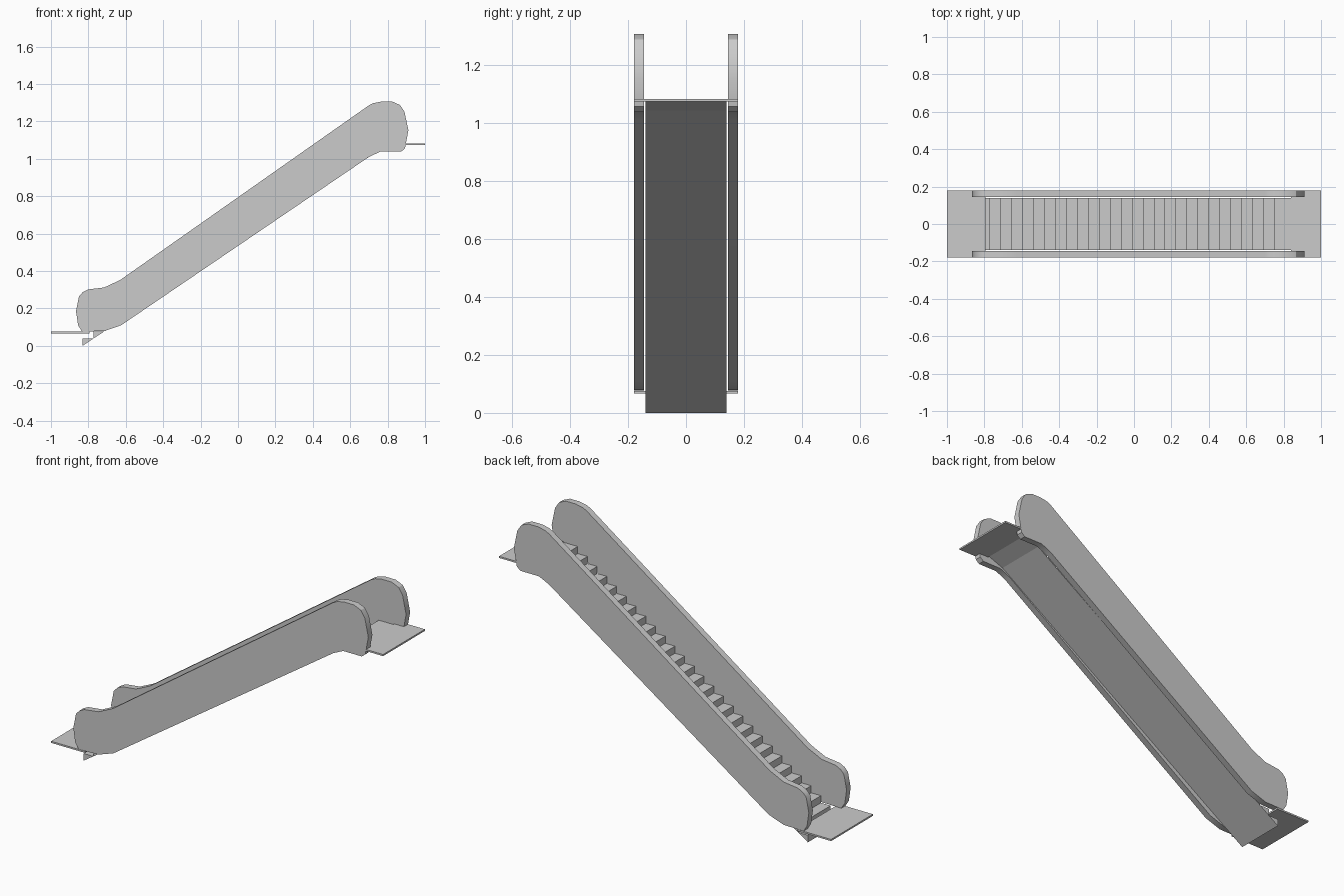
import bpy, bmesh, math

if "Cube" in bpy.data.objects:
    bpy.data.objects.remove(bpy.data.objects["Cube"])

# Single flat colour
grey = bpy.data.materials.new("light_grey")
grey.diffuse_color = (0.6, 0.6, 0.6, 1)
grey.use_nodes = True
grey.node_tree.nodes["Principled BSDF"].inputs["Base Color"].default_value = grey.diffuse_color


def extrude_profile(name, profile, y0, y1, smooth=False):
    """Extrude an x-z outline from y0 to y1."""
    bm = bmesh.new()
    face = bm.faces.new([bm.verts.new((x, y0, z)) for x, z in profile])
    moved = bmesh.ops.extrude_face_region(bm, geom=[face])["geom"]
    bmesh.ops.translate(bm, vec=(0, y1 - y0, 0),
                        verts=[v for v in moved if isinstance(v, bmesh.types.BMVert)])
    bmesh.ops.recalc_face_normals(bm, faces=bm.faces)
    mesh = bpy.data.meshes.new(name)
    bm.to_mesh(mesh)
    bm.free()
    mesh.materials.append(grey)
    obj = bpy.data.objects.new(name, mesh)
    bpy.context.collection.objects.link(obj)
    if smooth:
        bpy.ops.object.select_all(action='DESELECT')
        obj.select_set(True)
        bpy.context.view_layer.objects.active = obj
        bpy.ops.object.shade_smooth_by_angle(angle=math.radians(32))
    return obj


# Side panels with rounded ends
panel = [(-0.834, 0.077), (-0.855, 0.11), (-0.866, 0.185), (-0.85, 0.265),
         (-0.83, 0.287), (-0.80, 0.302), (-0.716, 0.312), (-0.63, 0.352),
         (0.70, 1.286), (0.725, 1.298), (0.765, 1.306), (0.825, 1.306),
         (0.866, 1.288), (0.89, 1.252), (0.911, 1.153), (0.893, 1.056),
         (0.872, 1.038), (0.76, 1.038), (0.70, 1.01), (-0.625, 0.11),
         (-0.716, 0.079)]
extrude_profile("side_panel_front", panel, -0.18, -0.145, True)
extrude_profile("side_panel_back", panel, 0.145, 0.18, True)

# Wedge-shaped steps climbing to the right, the last one reaching the landing
COUNT, START, RUN, RISE = 28, -0.832, 0.0586, 0.0386
for i in range(COUNT):
    x, z = START + i * RUN, i * RISE
    end = 0.85 if i == COUNT - 1 else x + RUN
    extrude_profile(f"step_{i + 1:02d}", [(x, z), (x, z + RISE), (end, z + RISE)],
                    -0.14, 0.14)

# Landing plates
for name, x0, x1, top in (("lower_landing", -1, -0.795, 0.076),
                          ("upper_landing", 0.84, 1, 1.083)):
    extrude_profile(name, [(x0, top - 0.009), (x1, top - 0.009), (x1, top), (x0, top)],
                    -0.18, 0.18)
